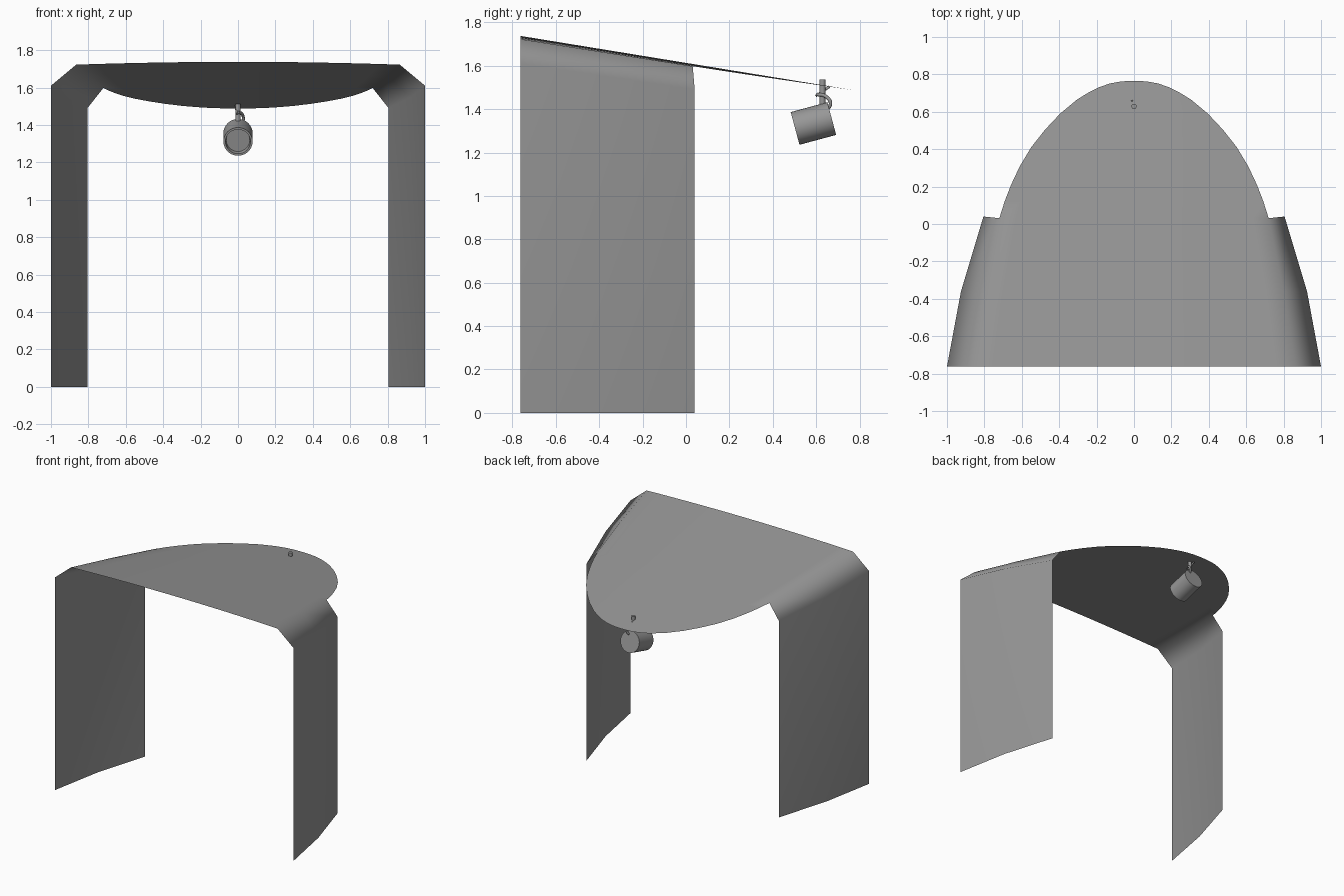
import bpy, bmesh, math
from mathutils import Vector

if "Cube" in bpy.data.objects:
    bpy.data.objects.remove(bpy.data.objects["Cube"])

# Dark grey for all parts
grey = bpy.data.materials.new("dark_grey")
grey.diffuse_color = (0.31, 0.31, 0.31, 1)
grey.use_nodes = True
grey.node_tree.nodes["Principled BSDF"].inputs["Base Color"].default_value = grey.diffuse_color


def finish(name, bm, angle=40):
    mesh = bpy.data.meshes.new(name)
    bm.to_mesh(mesh)
    bm.free()
    mesh.materials.append(grey)
    ob = bpy.data.objects.new(name, mesh)
    bpy.context.collection.objects.link(ob)
    bpy.ops.object.select_all(action='DESELECT')
    bpy.context.view_layer.objects.active = ob
    ob.select_set(True)
    bpy.ops.object.shade_smooth_by_angle(angle=math.radians(angle))
    return ob


def lathe(name, profile, origin, direction, sides=32):
    """Revolve (radius, distance) points about an axis."""
    bm = bmesh.new()
    rot = Vector(direction).to_track_quat('Z', 'Y')
    rings = []
    for r, t in profile:
        rings.append([bm.verts.new(Vector(origin) + rot @ Vector((
            r * math.cos(math.tau * i / sides), r * math.sin(math.tau * i / sides), t)))
            for i in range(sides)])
    for a, b in zip(rings, rings[1:]):
        for i in range(sides):
            j = (i + 1) % sides
            bm.faces.new((a[i], a[j], b[j], b[i]))
    bm.faces.new(rings[0][::-1])
    bm.faces.new(rings[-1])
    return finish(name, bm)


def tube(name, pts, radius):
    cu = bpy.data.curves.new(name, 'CURVE')
    cu.dimensions = '3D'
    cu.bevel_depth = radius
    cu.bevel_resolution = 3
    cu.use_fill_caps = True
    cu.materials.append(grey)
    sp = cu.splines.new('BEZIER')
    sp.bezier_points.add(len(pts) - 1)
    for bp, p in zip(sp.bezier_points, pts):
        bp.co = p
        bp.handle_left_type = bp.handle_right_type = 'AUTO'
    ob = bpy.data.objects.new(name, cu)
    bpy.context.collection.objects.link(ob)


# Folded sheet: slightly crowned sloping canopy with two hanging side walls
rows = [(0.865, -0.763), (0.80, -0.36), (0.72, 0.031), (0.692, 0.12), (0.657, 0.21),
        (0.61, 0.31), (0.55, 0.41), (0.475, 0.505), (0.395, 0.59), (0.305, 0.665),
        (0.25, 0.699), (0.19, 0.73), (0.13, 0.751), (0.07, 0.762), (0.02, 0.765)]
walls = [(1.0, -0.763, 1.61), (0.925, -0.36, 1.55), (0.805, 0.04, 1.49)]
cols = 16


def roof_z(x, y):
    return 1.613 - 0.163 * y - 0.02 * x * x


bm = bmesh.new()
grid = []
for w, y in rows:
    xs = [w * (2 * i / cols - 1) for i in range(cols + 1)]
    grid.append([bm.verts.new((x, y, roof_z(x, y))) for x in xs])
for a, b in zip(grid, grid[1:]):
    for i in range(cols):
        bm.faces.new((a[i], a[i + 1], b[i + 1], b[i]))
for side, edge in ((-1, 0), (1, cols)):
    top = [bm.verts.new((side * x, y, z)) for x, y, z in walls]
    low = [bm.verts.new((side * x, y, 0)) for x, y, z in walls]
    for i in range(2):
        for u, v in ((([g[edge] for g in grid[:3]]), top), (top, low)):
            quad = [u[i], v[i], v[i + 1], u[i + 1]]
            bm.faces.new(quad if side > 0 else quad[::-1])
shell = finish("canopy_shell", bm, 80)
shell.modifiers.new("even_shading", 'WEIGHTED_NORMAL')

# Spotlight can with recessed front lens
aim = Vector((0, -0.966, -0.26))
lathe("lamp_can", [(0.078, -0.094), (0.078, 0.081), (0.067, 0.081), (0.063, 0.05)],
      (0, 0.581, 1.332), aim)

# Stem passing through the canopy
lathe("lamp_stem", [(0.014, 0), (0.014, 0.122)], (0, 0.629, 1.415), (0, 0, 1), 16)

# Clamp rod and curved bracket
tube("clamp_rod", [(-0.012, 0.662, 1.504), (-0.006, 0.598, 1.46)], 0.006)
tube("lamp_bracket", [(0, 0.603, 1.468), (0.022, 0.645, 1.458),
                      (0.028, 0.666, 1.425), (0.01, 0.64, 1.39)], 0.008)
